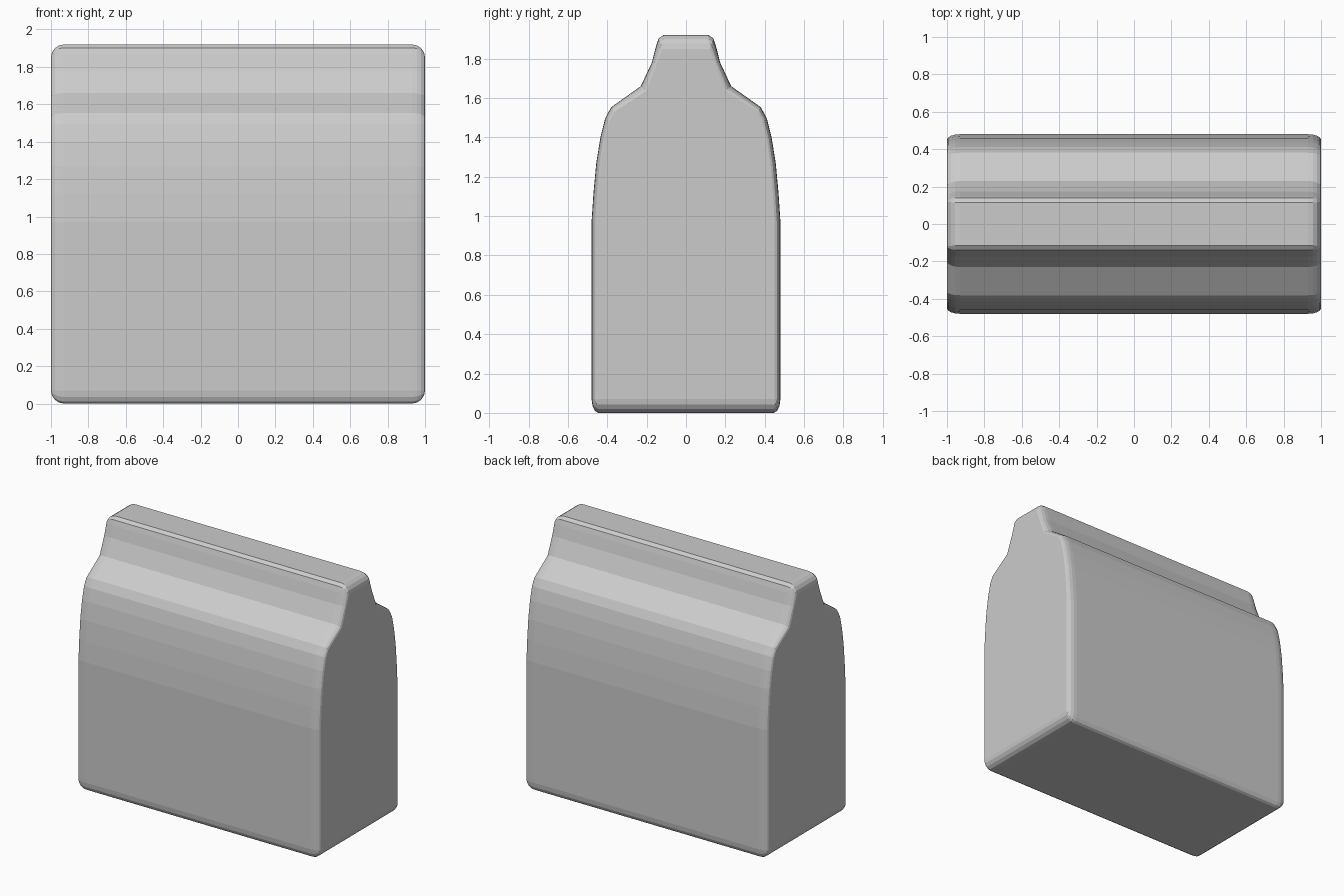
import bpy, bmesh, math

if "Cube" in bpy.data.objects:
    bpy.data.objects.remove(bpy.data.objects["Cube"])

# Half cross-section: outer y, z and the matching point on the inset end face
HALF = [
    (0.446, 0.000, 0.450, 0.070), (0.463, 0.010, 0.450, 0.070),
    (0.475, 0.035, 0.450, 0.070), (0.480, 0.070, 0.450, 0.070),
    (0.480, 0.970, 0.450, 0.970), (0.470, 1.120, 0.442, 1.115),
    (0.456, 1.270, 0.430, 1.262), (0.435, 1.400, 0.411, 1.390),
    (0.411, 1.495, 0.388, 1.483), (0.381, 1.553, 0.362, 1.532),
    (0.230, 1.660, 0.200, 1.637), (0.174, 1.780, 0.148, 1.775),
    (0.152, 1.865, 0.120, 1.850), (0.140, 1.902, 0.120, 1.850),
    (0.115, 1.920, 0.120, 1.850),
]
PROFILE = HALF + [(-y, z, -iy, iz) for y, z, iy, iz in reversed(HALF)]
ROUND = 0.07
STEPS = 4

bm = bmesh.new()


def ring(side, angle):
    """One cross-section loop, pulled in along the rounded end."""
    x = side * (1 - ROUND + ROUND * math.sin(angle))
    k = 1 - math.cos(angle)
    return [bm.verts.new((x, y + (iy - y) * k, z + (iz - z) * k))
            for y, z, iy, iz in PROFILE]


# Loft the rounded left end, the long body and the rounded right end
angles = [math.pi / 2 * i / STEPS for i in range(STEPS + 1)]
rings = [ring(-1, a) for a in reversed(angles)] + [ring(1, a) for a in angles]
n = len(PROFILE)
for a, b in zip(rings, rings[1:]):
    for i in range(n):
        j = (i + 1) % n
        bm.faces.new((a[i], a[j], b[j], b[i]))

# Flat end faces
bm.faces.new(rings[0])
bm.faces.new(rings[-1])
bmesh.ops.remove_doubles(bm, verts=bm.verts, dist=0.0005)
bmesh.ops.recalc_face_normals(bm, faces=bm.faces)

mesh = bpy.data.meshes.new("carton_body")
bm.to_mesh(mesh)
bm.free()
body = bpy.data.objects.new("carton_body", mesh)
bpy.context.collection.objects.link(body)
